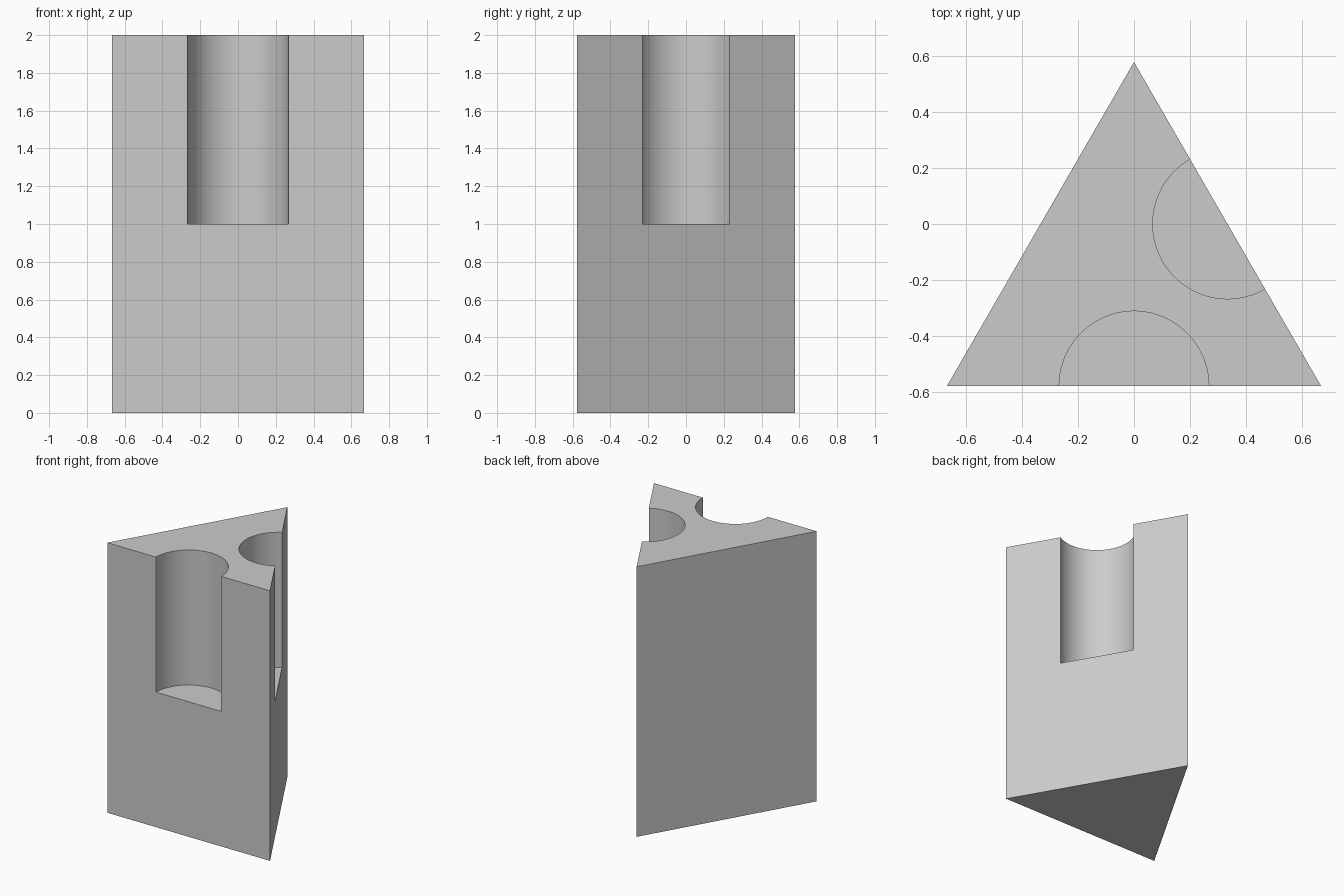
import bpy
import math

cube = bpy.data.objects.get("Cube")
if cube:
    bpy.data.objects.remove(cube, do_unlink=True)

SIDE = 4 / 3
HEIGHT = 2.0
TRI = SIDE * math.sqrt(3) / 2      # depth of the triangular section
RADIUS = SIDE / 5
SEGMENTS = 96

# Single plain grey
grey = bpy.data.materials.new("light grey")
grey.use_nodes = True
colour = (0.6, 0.6, 0.6, 1)
grey.diffuse_color = colour
grey.node_tree.nodes["Principled BSDF"].inputs["Base Color"].default_value = colour


def cylinder(name, sides, radius, x, y, bottom, top, turn):
    """Upright prism between two heights."""
    bpy.ops.mesh.primitive_cylinder_add(
        vertices=sides, radius=radius, depth=top - bottom,
        location=(x, y, (bottom + top) / 2), rotation=(0, 0, turn))
    obj = bpy.context.object
    obj.name = name
    bpy.ops.object.transform_apply(location=True, rotation=True, scale=True)
    return obj


# Triangular block, apex towards the back
block = cylinder("triangular_block", 3, SIDE / math.sqrt(3), 0, -TRI / 6, 0, HEIGHT, 0)
block.data.materials.append(grey)

# Half-round notches in the upper half of the front and left faces
for name, x, y in (("front_notch", 0, -TRI / 2), ("left_notch", SIDE / 4, 0)):
    cutter = cylinder(name, SEGMENTS, RADIUS, x, y, HEIGHT / 2, HEIGHT + 0.2,
                      math.pi / SEGMENTS)
    cutter.hide_render = True
    cutter.data.materials.append(grey)
    bpy.context.view_layer.objects.active = block
    cut = block.modifiers.new(name, "BOOLEAN")
    cut.operation = "DIFFERENCE"
    cut.solver = "EXACT"
    cut.object = cutter
    bpy.ops.object.modifier_apply(modifier=cut.name)
    bpy.data.objects.remove(cutter, do_unlink=True)

# Smooth notch walls, crisp edges
bpy.ops.object.select_all(action="DESELECT")
block.select_set(True)
bpy.context.view_layer.objects.active = block
bpy.ops.object.shade_smooth_by_angle(angle=math.radians(30))
